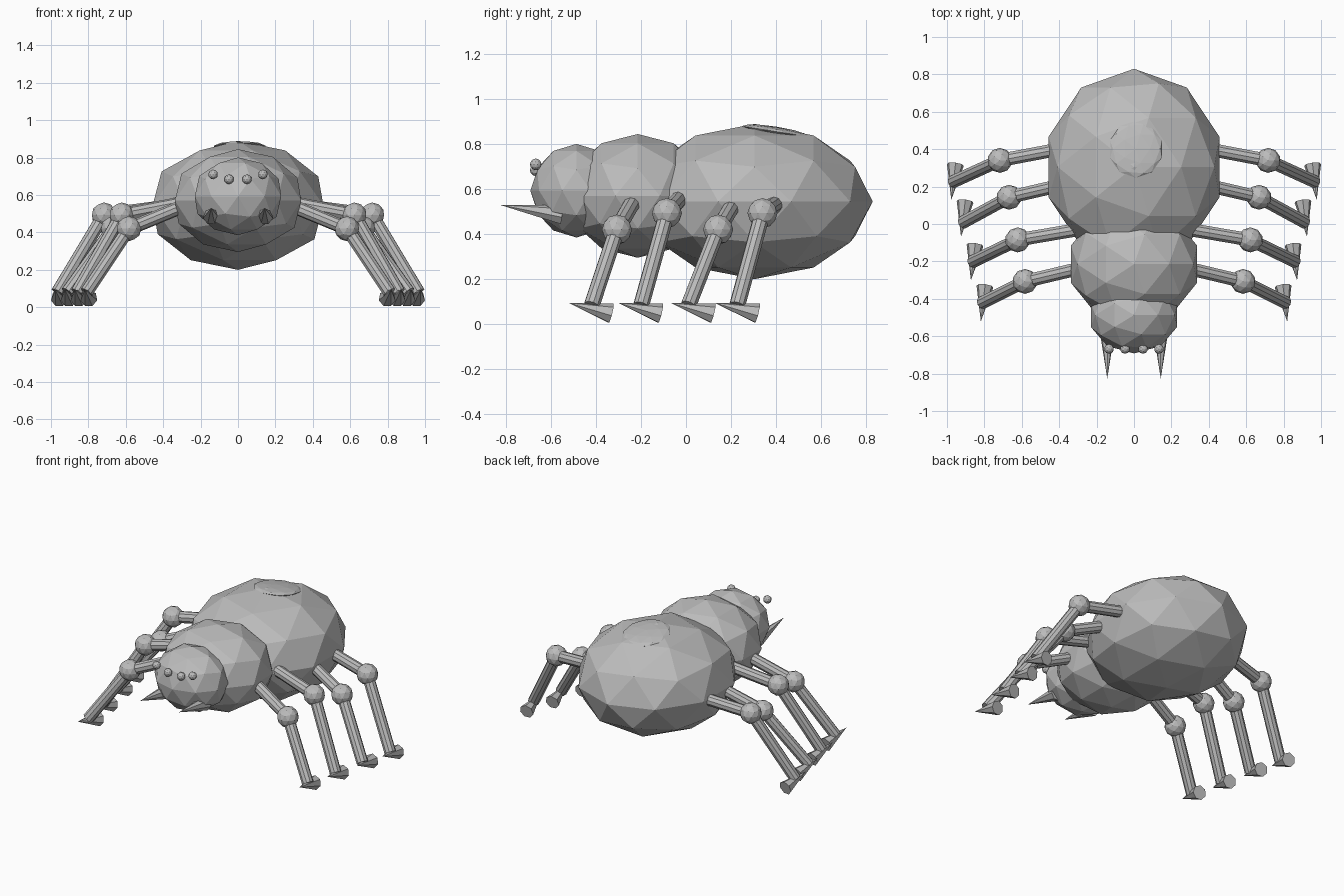
import bpy
from mathutils import Vector, Euler
import math

if "Cube" in bpy.data.objects:
    bpy.data.objects.remove(bpy.data.objects["Cube"])

grey = bpy.data.materials.new("matte_grey")
grey.diffuse_color = (0.5, 0.5, 0.5, 1)
grey.use_nodes = True
grey.node_tree.nodes["Principled BSDF"].inputs["Base Color"].default_value = grey.diffuse_color


def finish(name):
    ob = bpy.context.object
    ob.name = name
    ob.data.materials.append(grey)
    return ob


def ball(name, centre, radii, tilt=0.0):
    """Low-poly scaled icosphere."""
    bpy.ops.mesh.primitive_ico_sphere_add(subdivisions=2, radius=1, location=centre,
                                          rotation=(tilt, 0, 0))
    ob = finish(name)
    ob.scale = radii
    return ob


def rod(name, start, end, r1, r2, sides):
    """Cylinder or cone running from start to end."""
    a, b = Vector(start), Vector(end)
    bpy.ops.mesh.primitive_cone_add(vertices=sides, radius1=r1, radius2=r2,
                                    depth=(b - a).length, location=(a + b) / 2)
    ob = finish(name)
    ob.rotation_euler = (b - a).to_track_quat('Z', 'Y').to_euler()
    return ob


# Body segments
ball("abdomen", (0, 0.305, 0.545), (0.48, 0.525, 0.345))
ball("thorax", (0, -0.215, 0.57), (0.355, 0.32, 0.275))
ball("head", (0, -0.487, 0.593), (0.243, 0.205, 0.208))

# Shallow marking on top of the abdomen
ball("back_marking", (0.01, 0.40, 0.856), (0.145, 0.155, 0.022), math.radians(-9))

# Legs: hip, knee, ankle, foot base centre
legs = [
    ((0.28, -0.235, 0.545), (0.583, -0.307, 0.42), (0.81, -0.42, 0.08), (0.797, -0.333)),
    ((0.30, -0.030, 0.555), (0.622, -0.085, 0.493), (0.86, -0.20, 0.08), (0.850, -0.113)),
    ((0.40, 0.205, 0.525), (0.668, 0.143, 0.42), (0.912, 0.01, 0.08), (0.903, 0.120)),
    ((0.40, 0.400, 0.535), (0.717, 0.340, 0.493), (0.965, 0.227, 0.08), (0.955, 0.317)),
]

for side, s in (("left", -1), ("right", 1)):
    def m(p):
        return (s * p[0], p[1], p[2])

    for i, (hip, knee, ankle, foot) in enumerate(legs, 1):
        tag = f"{side}_{i}"
        rod("upper_leg_" + tag, m(hip), m(knee), 0.037, 0.037, 10)
        ball("knee_" + tag, m(knee), (0.067,) * 3)
        rod("lower_leg_" + tag, m(knee), m(ankle), 0.036, 0.036, 10)
        rod("foot_" + tag, m((foot[0], foot[1], 0.047)),
            m((foot[0] + 0.022, foot[1] - 0.188, 0.094)), 0.046, 0, 7)

    # Fangs and eyes
    rod("fang_" + side, m((0.143, -0.55, 0.485)), m((0.143, -0.827, 0.53)), 0.045, 0, 7)
    ball("outer_eye_" + side, m((0.133, -0.668, 0.71)), (0.026,) * 3)
    ball("inner_eye_" + side, m((0.048, -0.668, 0.684)), (0.026,) * 3)
